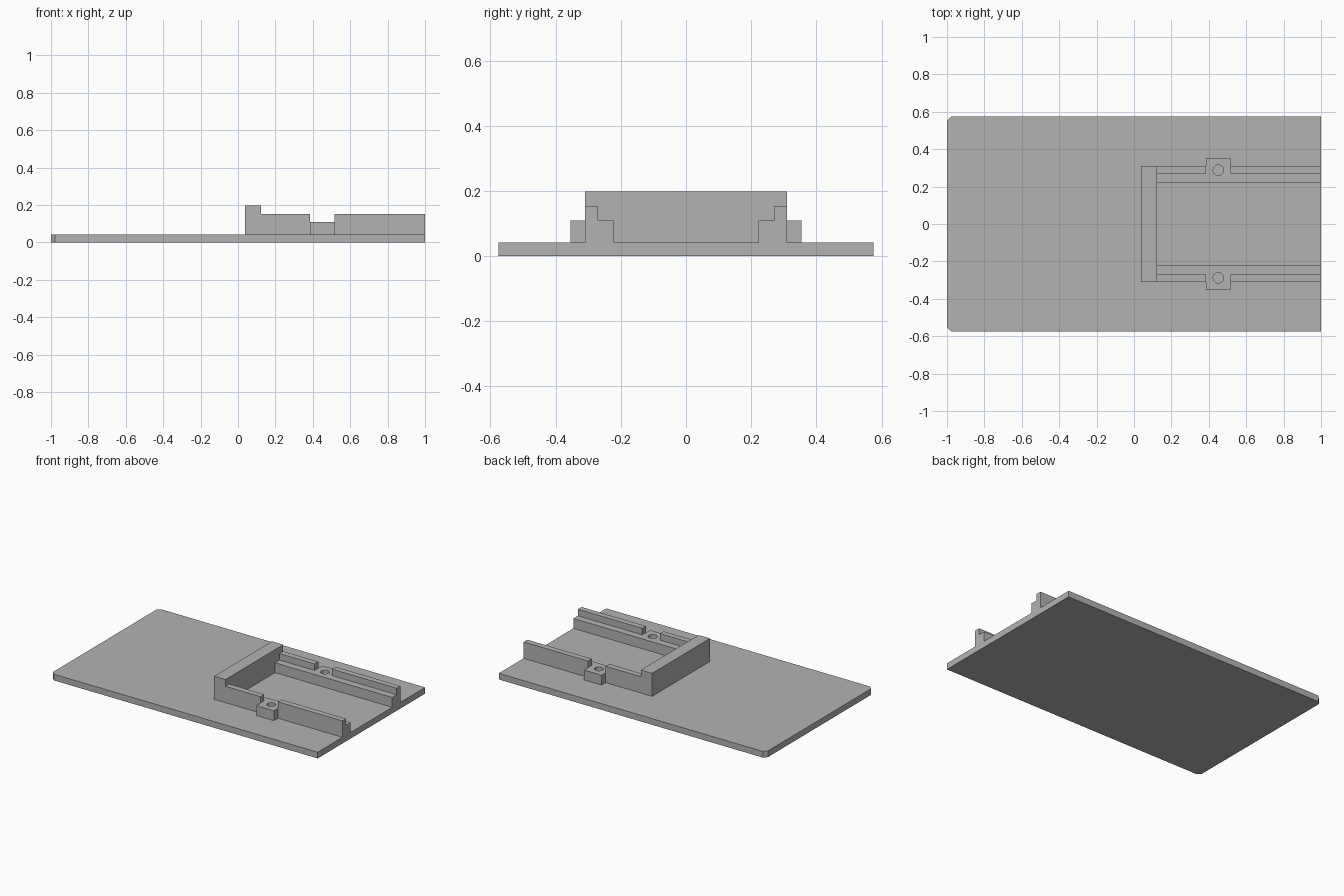
import bpy
import bmesh
from mathutils import Vector

cube = bpy.data.objects.get("Cube")
if cube:
    bpy.data.objects.remove(cube, do_unlink=True)

grey = bpy.data.materials.new("plain grey")
grey.use_nodes = True
grey.diffuse_color = (0.45, 0.45, 0.45, 1)
grey.node_tree.nodes["Principled BSDF"].inputs["Base Color"].default_value = grey.diffuse_color

PLATE_TOP, LEDGE_TOP, RAIL_TOP, STOP_TOP = 0.042, 0.109, 0.153, 0.198
INNER, STEP, OUTER, BOSS_OUT = 0.222, 0.27, 0.31, 0.354
STOP_X, RAIL_X, BOSS_X0, BOSS_X1, END_X = 0.037, 0.122, 0.385, 0.517, 1.0


def prism(name, outline, depth):
    """Extrude a closed outline of 3D points along a depth vector."""
    bm = bmesh.new()
    face = bm.faces.new([bm.verts.new(p) for p in outline])
    top = bmesh.ops.extrude_face_region(bm, geom=[face])["geom"]
    bmesh.ops.translate(bm, vec=Vector(depth),
                        verts=[v for v in top if isinstance(v, bmesh.types.BMVert)])
    bmesh.ops.recalc_face_normals(bm, faces=bm.faces)
    mesh = bpy.data.meshes.new(name)
    bm.to_mesh(mesh)
    bm.free()
    mesh.materials.append(grey)
    obj = bpy.data.objects.new(name, mesh)
    bpy.context.collection.objects.link(obj)
    return obj


def block(name, x0, x1, y0, y1, z0, z1):
    return prism(name, [(x0, y0, z0), (x1, y0, z0), (x1, y1, z0), (x0, y1, z0)],
                 (0, 0, z1 - z0))


# Base plate with two clipped corners on one end
W, C = 0.575, 0.022
prism("base_plate", [(1, -W, 0), (1, W, 0), (C - 1, W, 0), (-1, W - C, 0),
                     (-1, C - W, 0), (C - 1, -W, 0)], (0, 0, PLATE_TOP))

# Tall end stop
block("end_stop", STOP_X, RAIL_X, -OUTER, OUTER, PLATE_TOP, STOP_TOP)

# Stepped rails and screw bosses on both sides
for side, s in (("left", 1), ("right", -1)):
    profile = [(INNER, PLATE_TOP), (OUTER, PLATE_TOP), (OUTER, RAIL_TOP),
               (STEP, RAIL_TOP), (STEP, LEDGE_TOP), (INNER, LEDGE_TOP)]
    for part, x0, x1 in (("inner", RAIL_X, BOSS_X0), ("outer", BOSS_X1, END_X)):
        prism(f"{side}_rail_{part}", [(x0, s * y, z) for y, z in profile], (x1 - x0, 0, 0))

    boss = block(f"{side}_screw_boss", BOSS_X0, BOSS_X1, s * INNER, s * BOSS_OUT,
                 PLATE_TOP, LEDGE_TOP)

    # Round screw hole through the boss
    bpy.ops.mesh.primitive_cylinder_add(vertices=32, radius=0.028, depth=0.3,
                                        location=(0.451, s * 0.288, LEDGE_TOP))
    cutter = bpy.context.object
    cutter.name = f"{side}_hole_cutter"
    cutter.hide_render = True
    cutter.data.materials.append(grey)
    cut = boss.modifiers.new("screw hole", "BOOLEAN")
    cut.operation = "DIFFERENCE"
    cut.solver = "EXACT"
    cut.object = cutter
    bpy.ops.object.select_all(action="DESELECT")
    boss.select_set(True)
    bpy.context.view_layer.objects.active = boss
    bpy.ops.object.modifier_apply(modifier=cut.name)
    bpy.data.objects.remove(cutter, do_unlink=True)
    bpy.ops.object.shade_smooth_by_angle()
